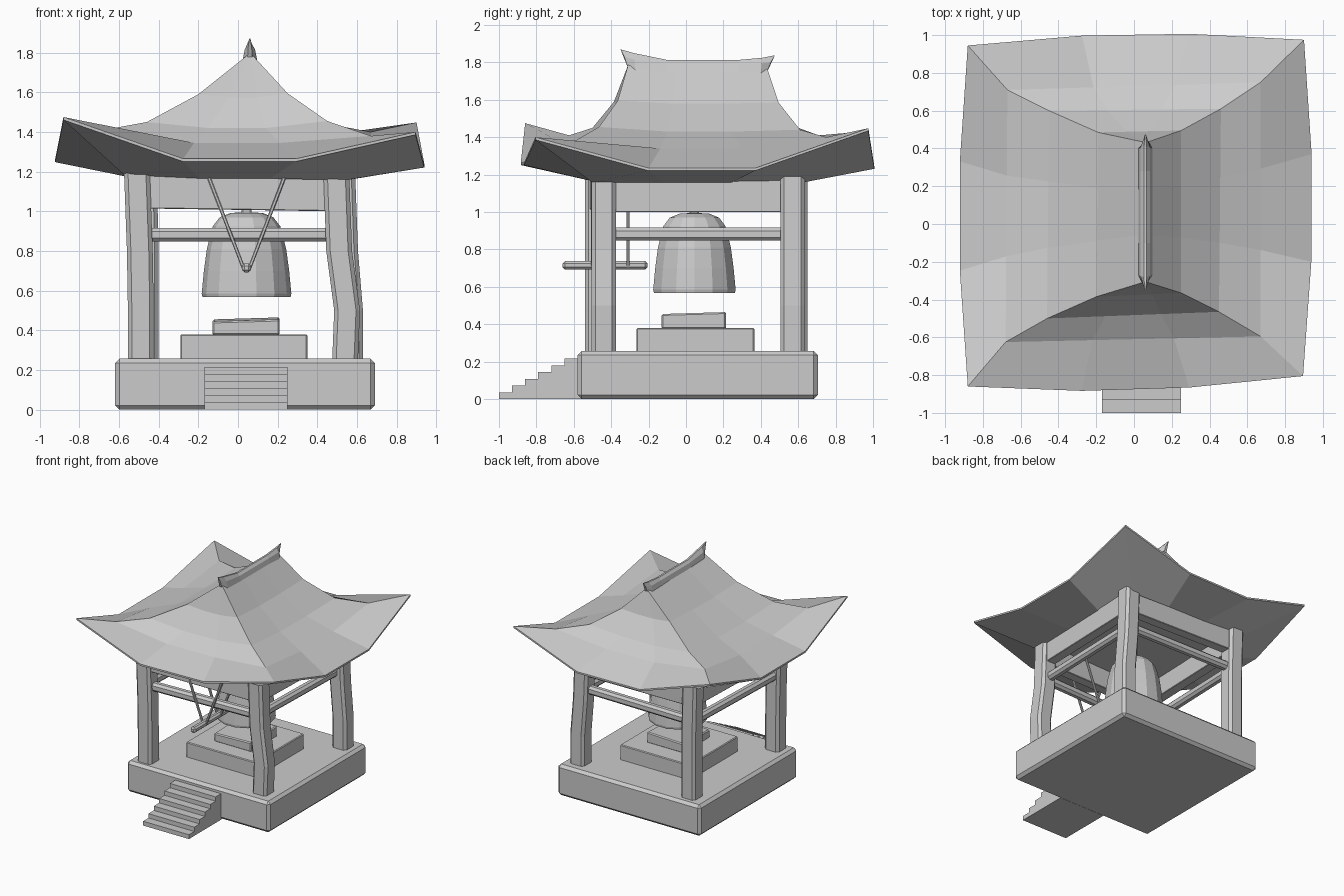
import bpy, bmesh, math
from mathutils import Vector, Matrix

if "Cube" in bpy.data.objects:
    bpy.data.objects.remove(bpy.data.objects["Cube"])


def finish(name, bm):
    bmesh.ops.remove_doubles(bm, verts=bm.verts, dist=0.0005)
    bmesh.ops.recalc_face_normals(bm, faces=bm.faces)
    me = bpy.data.meshes.new(name)
    bm.to_mesh(me)
    bm.free()
    ob = bpy.data.objects.new(name, me)
    bpy.context.collection.objects.link(ob)
    return ob


def loft(name, rings, cap=True):
    bm = bmesh.new()
    vs = [[bm.verts.new(p) for p in r] for r in rings]
    n = len(rings[0])
    for a, b in zip(vs, vs[1:]):
        for i in range(n):
            j = (i + 1) % n
            bm.faces.new((a[i], a[j], b[j], b[i]))
    if cap:
        bm.faces.new(vs[0])
        bm.faces.new(vs[-1])
    return finish(name, bm)


def bar(name, p, q, w, h, bevel):
    """Bevelled bar from p to q, w wide and h high."""
    p, q = Vector(p), Vector(q)
    bm = bmesh.new()
    bmesh.ops.create_cube(bm, size=1)
    bmesh.ops.scale(bm, vec=(w, (q - p).length, h), verts=bm.verts)
    bmesh.ops.bevel(bm, geom=bm.edges[:], offset=bevel, segments=1, affect='EDGES')
    rot = (q - p).to_track_quat('Y', 'Z').to_matrix().to_4x4()
    bmesh.ops.transform(bm, matrix=Matrix.Translation((p + q) / 2) @ rot, verts=bm.verts)
    return finish(name, bm)


def slab(name, x0, x1, y0, y1, z0, z1, bevel):
    x, z = (x0 + x1) / 2, (z0 + z1) / 2
    return bar(name, (x, y0, z), (x, y1, z), x1 - x0, z1 - z0, bevel)


# Stone base and pedestal
slab("base", -0.62, 0.69, -0.58, 0.705, 0, 0.257, 0.022)
slab("pedestal", -0.29, 0.35, -0.265, 0.365, 0.25, 0.38, 0.006)
top = slab("pedestal_top", -0.128, 0.21, -0.13, 0.215, 0.375, 0.455, 0.008)
for v in top.data.vertices:
    if v.co.z > 0.41:
        v.co.z += 0.03 * (v.co.x - 0.04) + 0.03 * (v.co.y - 0.04)

# Front stairs from a stepped profile
prof = [(-0.56, 0), (-1.0, 0)]
for i in range(6):
    z = 0.036 * (i + 1)
    prof += [(-1.0 + 0.07 * i, z), (-0.93 + 0.07 * i + 0.02 * (i == 5), z)]
loft("stairs", [[(x, y, z) for y, z in prof] for x in (-0.17, 0.25)])

# Four slightly bent posts: (x, y) then x drift at each height
posts = {
    "front_left": (-0.49, -0.475, (0, 0, -0.005, -0.02)),
    "front_right": (0.54, -0.44, (0, 0.01, -0.03, -0.045)),
    "back_right": (0.565, 0.57, (0, 0, -0.025, -0.04)),
    "back_left": (-0.465, 0.585, (0, 0, 0, -0.01)),
}
for n, (x, y, drift) in posts.items():
    rings = []
    for z, d in zip((0.25, 0.5, 0.8, 1.21), drift):
        a, c = 0.065, 0.045
        oct_ = [(-c, -a), (c, -a), (a, -c), (a, c), (c, a), (-c, a), (-a, c), (-a, -c)]
        rings.append([(x + d + u, y + v, z) for u, v in oct_])
    loft(n + "_post", rings)

# Head beams and rails between neighbouring posts
names = list(posts)
for i, n in enumerate(names):
    a, b = posts[n], posts[names[(i + 1) % 4]]
    ends = [(s[0] + s[2][3], s[1]) for s in (a, b)]
    rise = [0.015 if e[0] < 0 else 0 for e in ends]
    bar(n + "_beam", *[(*e, 1.09 + r) for e, r in zip(ends, rise)], 0.08, 0.18, 0.004)
    bar(n + "_rail", *[(*e, 0.882) for e in ends], 0.065, 0.07, 0.018)

# Bell: open shell of revolution
bell = [(0.001, 0.995), (0.08, 0.992), (0.135, 0.97), (0.17, 0.925), (0.2, 0.81), (0.215, 0.70),
        (0.226, 0.585), (0.222, 0.567), (0.195, 0.567), (0.18, 0.75), (0.14, 0.91), (0.001, 0.95)]
N = 14
loft("bell", [[(0.043 + r * math.cos(2 * math.pi * k / N), 0.045 + r * math.sin(2 * math.pi * k / N), z)
               for k in range(N)] for r, z in bell], cap=False)
bar("bell_hanger", (0.043, 0.045, 0.98), (0.043, 0.045, 1.17), 0.05, 0.05, 0.008)

# Striker log and its ropes
bar("striker", (0.043, -0.66, 0.715), (0.043, -0.205, 0.715), 0.046, 0.046, 0.013)
for y in (-0.31, -0.5):
    for s in (-1, 1):
        bar("striker_rope", (0.043 + s * 0.01, y, 0.70), (0.043 + s * 0.19, y, 1.17), 0.018, 0.018, 0.004)


# Roof: rings of four corners with two middle points per side
def ring(corners, mid_z, bow=0.0):
    out = []
    dirs = [(0, -1), (1, 0), (0, 1), (-1, 0)]
    for i in range(4):
        a, b = Vector(corners[i]), Vector(corners[(i + 1) % 4])
        out.append(a)
        for t in (0.34, 0.66):
            p = a.lerp(b, t)
            p.x += dirs[i][0] * bow
            p.y += dirs[i][1] * bow
            p.z = mid_z[i]
            out.append(p)
    return out


eave = ring([(-0.88, -0.86, 1.475), (0.895, -0.805, 1.40), (0.9, 0.975, 1.448), (-0.88, 0.945, 1.43)],
            (1.265, 1.235, 1.245, 1.262), 0.042)
low = [p - Vector((0, 0, 0.014)) for p in eave]
under = ring([(-0.57, -0.5, 1.18), (0.54, -0.5, 1.157), (0.55, 0.62, 1.157), (-0.55, 0.62, 1.18)],
             (1.165, 1.157, 1.165, 1.175))
r1 = ring([(-0.68, -0.625, 1.41), (0.67, -0.595, 1.38), (0.67, 0.75, 1.40), (-0.67, 0.71, 1.41)],
          (1.345, 1.34, 1.35, 1.355))
r2 = ring([(-0.46, -0.50, 1.45), (0.45, -0.465, 1.455), (0.46, 0.61, 1.44), (-0.45, 0.60, 1.45)],
          (1.42, 1.43, 1.42, 1.43))
r3 = ring([(-0.2, -0.385, 1.59), (0.25, -0.365, 1.595), (0.25, 0.495, 1.585), (-0.19, 0.485, 1.59)],
          (1.575, 1.58, 1.575, 1.575))
r4 = ring([(0.045, -0.31, 1.785), (0.075, -0.31, 1.785), (0.075, 0.435, 1.765), (0.045, 0.435, 1.765)],
          (1.785, 1.775, 1.765, 1.775))
loft("roof", [under, low, eave, r1, r2, r3, r4])

# Ridge cap with upturned pointed ends: (y low, y high, z low, z high, half width)
ridge = []
for y0, y1, z0, z1, w in [(-0.31, -0.35, 1.77, 1.87, 0.012), (-0.27, -0.28, 1.76, 1.85, 0.037),
                          (-0.1, -0.1, 1.755, 1.813, 0.037), (0.28, 0.28, 1.755, 1.813, 0.037),
                          (0.40, 0.41, 1.745, 1.825, 0.037), (0.43, 0.475, 1.74, 1.838, 0.012)]:
    ridge.append([(0.06 - w, y0, z0), (0.06 + w, y0, z0), (0.06 + w * 0.7, (y0 + y1) / 2, (z0 + z1) / 2 + 0.01),
                  (0.06 + w * 0.2, y1, z1), (0.06 - w * 0.2, y1, z1),
                  (0.06 - w * 0.7, (y0 + y1) / 2, (z0 + z1) / 2 + 0.01)])
loft("ridge_cap", ridge)
